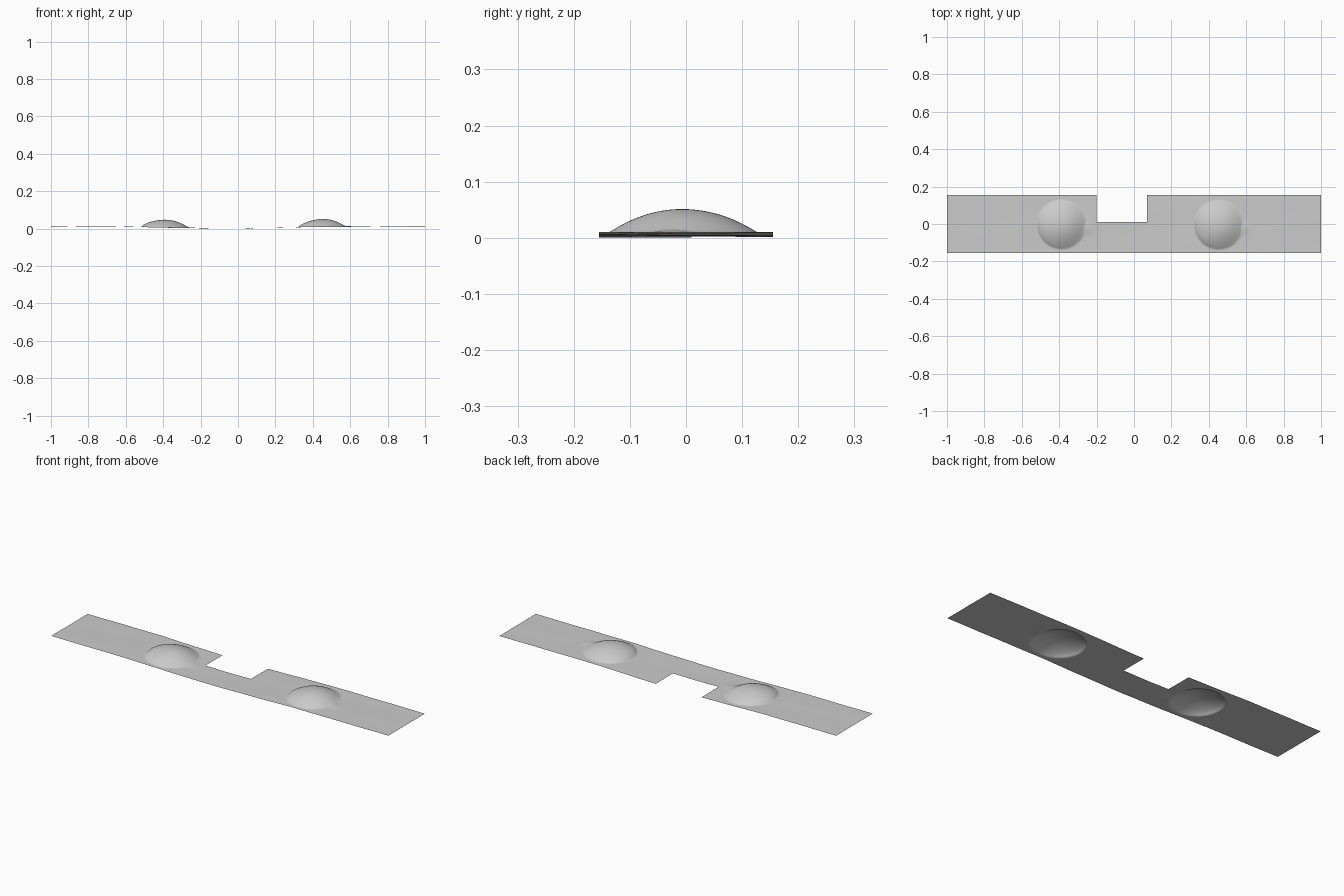
import bpy
import bmesh
from math import cos, hypot, pi, sin

cube = bpy.data.objects.get("Cube")
if cube:
    bpy.data.objects.remove(cube, do_unlink=True)

STEP = 0.005
HALF_LENGTH, HALF_WIDTH = 1.0, 0.155
NOTCH_LEFT, NOTCH_RIGHT, NOTCH_FRONT = -0.2, 0.07, 0.01
DOME_RADIUS, DOME_HEIGHT = 0.132, 0.042
DOMES = [(-0.385, -0.003), (0.455, -0.005)]


def ground(x, y):
    """Gently sagging sheet with faint ripples."""
    sag = 0.003 + 0.009 * min(1, abs(x + 0.07) / 0.5) ** 1.5
    ripple = 0.0006 * sin(9 * x + 20 * y) * cos(14 * x - 12 * y)
    return sag + ripple


def dome(x, y, centre):
    """Rounded cap, steeper on the -x side, with a short tail on the +x side."""
    dx, dy = x - centre[0], y - centre[1]
    t = hypot(dx, dy) / DOME_RADIUS
    cap = 0.0
    if t < 1:
        lean = 1 + 0.3 * dx / DOME_RADIUS
        cap = DOME_HEIGHT * (1 - t * t) ** lean
    tail = 0.0
    if 0 < dx < 0.18 and abs(dy + 0.02) < 0.05:
        tail = 0.009 * cos(pi * dx / 0.36) * cos(pi * (dy + 0.02) / 0.1) ** 2
    return max(cap, tail)


def in_notch(p):
    return NOTCH_LEFT < p.x < NOTCH_RIGHT and p.y > NOTCH_FRONT


# Flat sheet grid
bm = bmesh.new()
columns = round(2 * HALF_LENGTH / STEP)
rows = round(2 * HALF_WIDTH / STEP)
bmesh.ops.create_grid(bm, x_segments=columns, y_segments=rows, size=1)
for v in bm.verts:
    v.co.x *= HALF_LENGTH
    v.co.y *= HALF_WIDTH

# Rectangular notch in the back edge
cut = [f for f in bm.faces if in_notch(f.calc_center_median())]
bmesh.ops.delete(bm, geom=cut, context='FACES')

# Raised hollow domes
for v in bm.verts:
    x, y = v.co.x, v.co.y
    v.co.z = ground(x, y) + max(dome(x, y, c) for c in DOMES)

lowest = min(v.co.z for v in bm.verts)
for v in bm.verts:
    v.co.z -= lowest
for f in bm.faces:
    f.smooth = True

mesh = bpy.data.meshes.new("domed_sheet")
bm.to_mesh(mesh)
bm.free()
sheet = bpy.data.objects.new("domed_sheet", mesh)
bpy.context.collection.objects.link(sheet)

# Plain grey finish
grey = bpy.data.materials.new("light_grey")
grey.use_nodes = True
colour = (0.6, 0.6, 0.6, 1)
grey.diffuse_color = colour
grey.node_tree.nodes["Principled BSDF"].inputs["Base Color"].default_value = colour
mesh.materials.append(grey)
